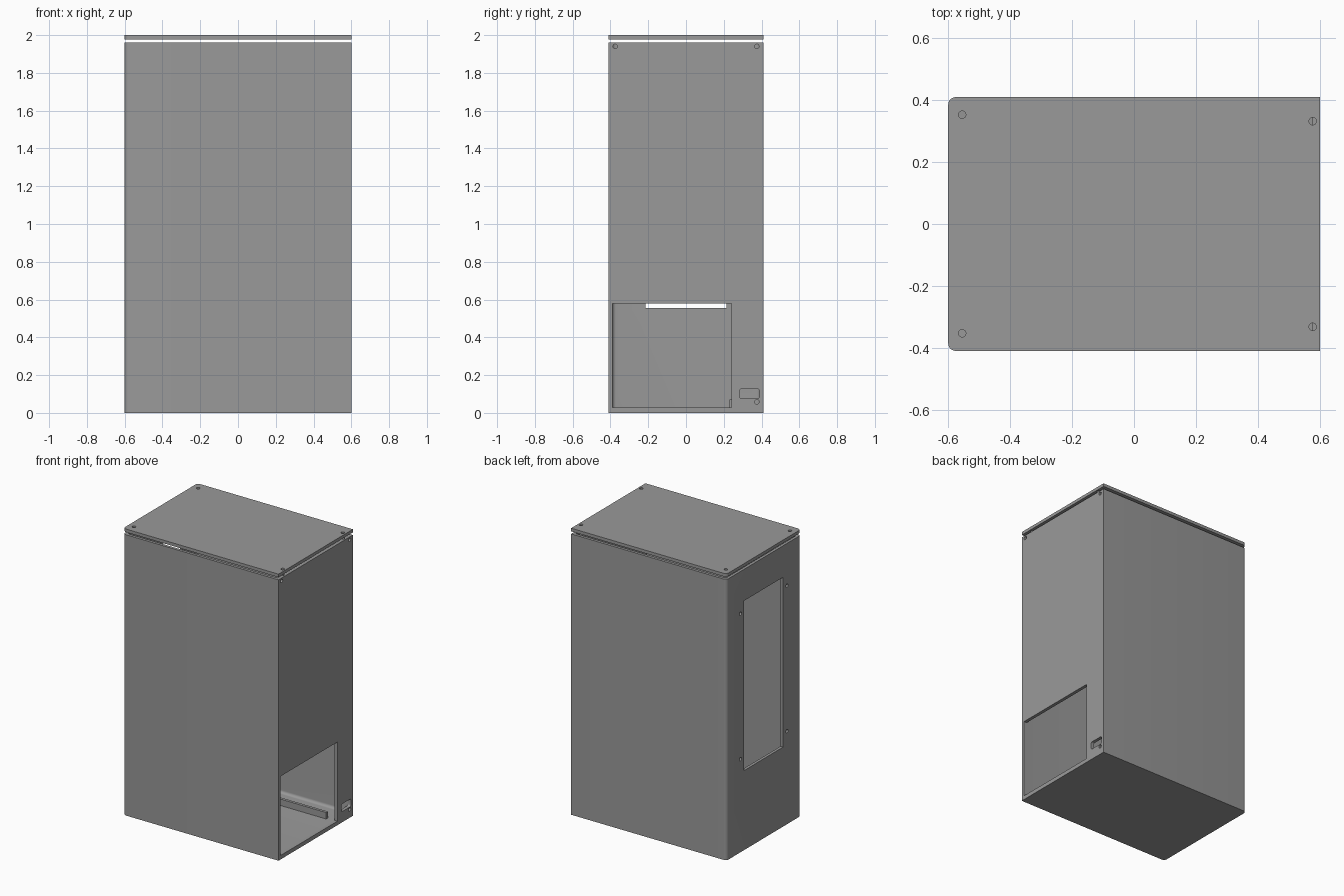
import bpy, bmesh, math
from mathutils import Matrix, Vector

if "Cube" in bpy.data.objects:
    bpy.data.objects.remove(bpy.data.objects["Cube"])

grey = bpy.data.materials.new("mid_grey")
grey.diffuse_color = (0.32, 0.32, 0.32, 1)
grey.use_nodes = True
grey.node_tree.nodes["Principled BSDF"].inputs["Base Color"].default_value = grey.diffuse_color


def finish(name, bm):
    bmesh.ops.recalc_face_normals(bm, faces=bm.faces)
    me = bpy.data.meshes.new(name)
    bm.to_mesh(me)
    bm.free()
    me.materials.append(grey)
    ob = bpy.data.objects.new(name, me)
    bpy.context.collection.objects.link(ob)
    return ob


def box(name, lo, hi, radius=0, rule=None):
    """Box between two corners; edges chosen by rule(midpoint, direction) are rounded."""
    bm = bmesh.new()
    bmesh.ops.create_cube(bm, size=1)
    lo, hi = Vector(lo), Vector(hi)
    for v in bm.verts:
        v.co = Vector([lo[i] + (v.co[i] + 0.5) * (hi[i] - lo[i]) for i in range(3)])
    if rule:
        mid = (lo + hi) / 2
        edges = []
        for e in bm.edges:
            a, b = e.verts[0].co, e.verts[1].co
            d = b - a
            axis = max(range(3), key=lambda i: abs(d[i]))
            if rule((a + b) / 2 - mid, axis):
                edges.append(e)
        bmesh.ops.bevel(bm, geom=edges, offset=radius, segments=6, profile=0.5, affect='EDGES')
    return finish(name, bm)


def pin(centre, axis, radius=0.012, depth=0.1):
    """Round hole cutter along x or z."""
    bm = bmesh.new()
    m = Matrix.Translation(centre)
    if axis == 'x':
        m = m @ Matrix.Rotation(math.pi / 2, 4, 'Y')
    bmesh.ops.create_cone(bm, cap_ends=True, segments=24, radius1=radius,
                          radius2=radius, depth=depth, matrix=m)
    return finish("hole_cutter", bm)


def cut(target, cutters):
    bpy.context.view_layer.objects.active = target
    for c in cutters:
        mod = target.modifiers.new("cut", 'BOOLEAN')
        mod.operation = 'DIFFERENCE'
        mod.solver = 'EXACT'
        mod.object = c
        bpy.ops.object.modifier_apply(modifier=mod.name)
        bpy.data.objects.remove(c)


def smooth(ob):
    bpy.ops.object.select_all(action='DESELECT')
    ob.select_set(True)
    bpy.context.view_layer.objects.active = ob
    bpy.ops.object.shade_smooth_by_angle(angle=math.radians(30))


def left_uprights(p, axis):
    return axis == 2 and p.x < 0


def cavity_edges(p, axis):
    return left_uprights(p, axis) or (axis == 0 and p.y > 0 and p.z < 0)


# Hollow case, open at the top
case = box("case", (-0.6, -0.41, 0), (0.6, 0.41, 1.96), 0.025, left_uprights)
cutters = [
    box("cavity", (-0.58, -0.39, 0.025), (0.577, 0.39, 2.1), 0.02, cavity_edges),
    # window in the left wall
    box("window", (-0.7, -0.215, 0.555), (-0.5, 0.215, 1.74)),
    # large opening in the right wall
    box("opening", (0.54, -0.388, 0.028), (0.7, 0.24, 0.58)),
    # socket slot
    box("socket", (0.54, 0.285, 0.075), (0.7, 0.388, 0.128), 0.01, lambda p, a: a == 0),
]
# Screw holes: around the window, then on the right wall
cutters += [pin((-0.6, s * 0.257, z), 'x') for s in (-1, 1) for z in (0.65, 1.665)]
cutters += [pin((0.6, y, z), 'x') for y, z in ((-0.375, 1.94), (0.375, 1.94), (0.375, 0.058))]
# Screw holes in the top edge of the right wall
cutters += [pin((0.577, s * 0.332, 1.96), 'z') for s in (-1, 1)]
cut(case, cutters)
smooth(case)

# Lid floating above the case
lid = box("lid", (-0.6, -0.41, 1.978), (0.6, 0.41, 2.0), 0.025, left_uprights)
cut(lid, [pin((x, s * y, 1.99), 'z') for s in (-1, 1) for x, y in ((-0.555, 0.353), (0.577, 0.332))])
smooth(lid)

# Low rail along the floor inside
box("floor_rail", (-0.58, 0.23, 0.02), (0.52, 0.25, 0.07))
